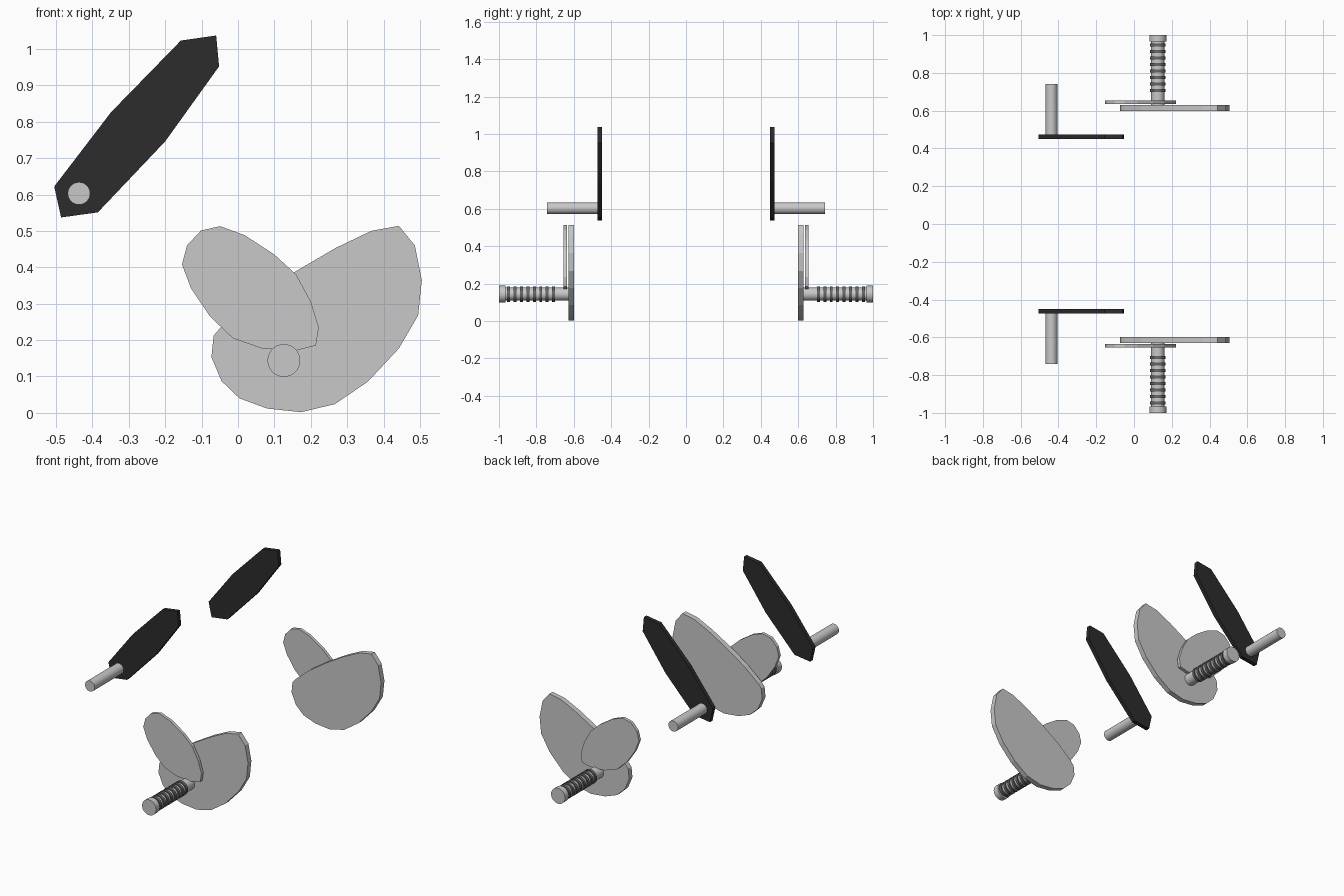
import bpy, bmesh, math
from mathutils import Matrix

if "Cube" in bpy.data.objects:
    bpy.data.objects.remove(bpy.data.objects["Cube"])


def material(name, v):
    m = bpy.data.materials.new(name)
    m.diffuse_color = (v, v, v, 1)
    m.use_nodes = True
    m.node_tree.nodes["Principled BSDF"].inputs["Base Color"].default_value = m.diffuse_color
    return m


GREY = material("light grey", 0.58)
DARK = material("near black", 0.025)
RING = material("dark grey", 0.13)


def finish(name, bm, mat, smooth=False):
    bmesh.ops.recalc_face_normals(bm, faces=bm.faces)
    mesh = bpy.data.meshes.new(name)
    bm.to_mesh(mesh)
    bm.free()
    mesh.materials.append(mat)
    ob = bpy.data.objects.new(name, mesh)
    bpy.context.collection.objects.link(ob)
    if smooth:
        bpy.ops.object.select_all(action='DESELECT')
        ob.select_set(True)
        bpy.context.view_layer.objects.active = ob
        bpy.ops.object.shade_smooth_by_angle(angle=math.radians(35))
    return ob


def plate(name, outline, y0, y1, mat):
    """Flat plate: x-z outline extruded from y0 to y1."""
    bm = bmesh.new()
    face = bm.faces.new([bm.verts.new((x, y0, z)) for x, z in outline])
    ext = bmesh.ops.extrude_face_region(bm, geom=[face])["geom"]
    verts = [g for g in ext if isinstance(g, bmesh.types.BMVert)]
    bmesh.ops.translate(bm, verts=verts, vec=(0, y1 - y0, 0))
    finish(name, bm, mat)


def add_rod(bm, x, z, r, y0, y1):
    """Cylinder lying along y."""
    m = Matrix.Translation((x, (y0 + y1) / 2, z)) @ Matrix.Rotation(math.pi / 2, 4, 'X')
    bmesh.ops.create_cone(bm, cap_ends=True, segments=28, radius1=r, radius2=r,
                          depth=abs(y1 - y0), matrix=m)


def rod(name, x, z, r, y0, y1, mat):
    bm = bmesh.new()
    add_rod(bm, x, z, r, y0, y1)
    finish(name, bm, mat, True)


ARM = [(-.505, .622), (-.349, .826), (-.157, 1.023), (-.06, 1.037),
       (-.052, .952), (-.2, .746), (-.385, .551), (-.486, .537)]
BIG = [(-.067, .212), (-.073, .153), (-.045, .087), (.004, .04), (.08, .012),
       (.173, .002), (.266, .024), (.357, .086), (.442, .177), (.495, .268),
       (.505, .364), (.486, .46), (.442, .514), (.366, .5), (.268, .453),
       (.15, .384), (.04, .31), (-.045, .238)]
SMALL = [(-.154, .408), (-.14, .46), (-.102, .501), (-.049, .513), (.019, .488),
         (.1, .435), (.16, .38), (.2, .306), (.222, .235), (.214, .185),
         (.162, .172), (.066, .177), (-.014, .205), (-.077, .265), (-.129, .342)]

PX, PZ = .126, .144     # grip axis
RINGS = 8

for side, s in (("front", -1), ("back", 1)):
    # upper arm with its peg
    plate(side + "_arm", ARM, s * .45, s * .474, DARK)
    rod(side + "_arm_peg", -.437, .603, .031, s * .474, s * .742, GREY)
    # rounded plates
    plate(side + "_large_plate", BIG, s * .598, s * .629, GREY)
    plate(side + "_small_plate", SMALL, s * .636, s * .654, GREY)
    # ribbed grip with end cap
    rod(side + "_grip_shaft", PX, PZ, .035, s * .62, s * .97, GREY)
    rod(side + "_grip_cap", PX, PZ, .045, s * .965, s * 1.0, GREY)
    bm = bmesh.new()
    for i in range(RINGS):
        y = .708 + i * (.948 - .708) / (RINGS - 1)
        add_rod(bm, PX, PZ, .042, s * (y - .008), s * (y + .008))
    finish(side + "_grip_rings", bm, RING, True)
